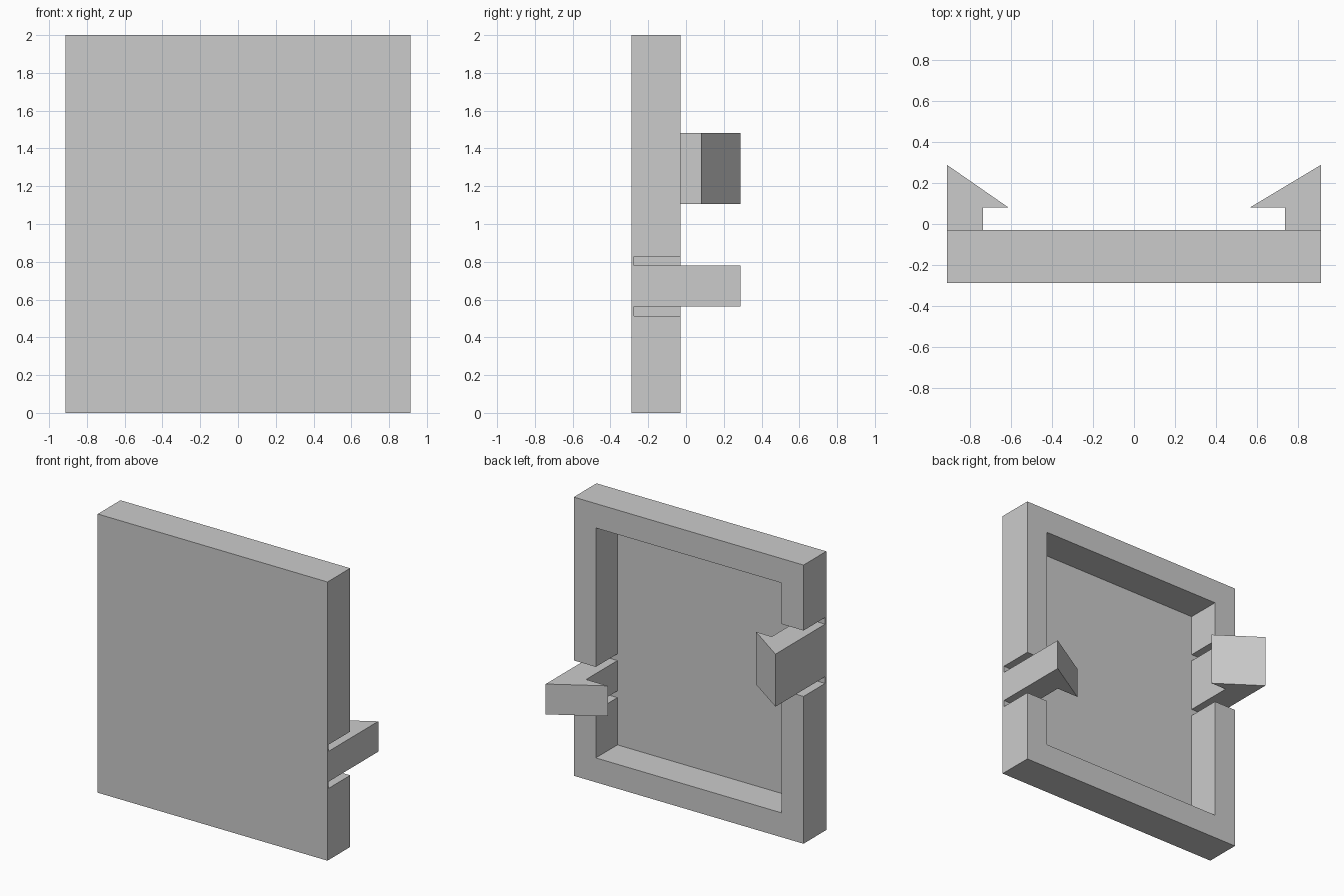
import bpy, bmesh

if "Cube" in bpy.data.objects:
    bpy.data.objects.remove(bpy.data.objects["Cube"])

grey = bpy.data.materials.new("light grey plastic")
grey.diffuse_color = (0.6, 0.6, 0.6, 1)
grey.use_nodes = True
grey.node_tree.nodes["Principled BSDF"].inputs["Base Color"].default_value = grey.diffuse_color

W, H = 0.912, 2.0                              # half width, height
FRONT, FLOOR, RIM = -0.288, -0.275, -0.03      # y of outer face, recess floor, rim
WALL = 0.175
GAP = 0.048                                    # slot beside each clip


def prism(name, outline, z0, z1, open_foot=False):
    """Extrude an (x, y) outline from z0 to z1."""
    bm = bmesh.new()
    base = bm.faces.new([bm.verts.new((x, y, z0)) for x, y in outline])
    top = bmesh.ops.extrude_face_region(bm, geom=[base])["geom"]
    for v in top:
        if isinstance(v, bmesh.types.BMVert):
            v.co.z = z1
    bmesh.ops.recalc_face_normals(bm, faces=bm.faces)
    if open_foot:                              # foot rests on the recess floor
        foot = [f for f in bm.faces if all(abs(v.co.y - FLOOR) < 1e-5 for v in f.verts)]
        bmesh.ops.delete(bm, geom=foot, context="FACES_ONLY")
    mesh = bpy.data.meshes.new(name)
    bm.to_mesh(mesh)
    bm.free()
    mesh.materials.append(grey)
    obj = bpy.data.objects.new(name, mesh)
    bpy.context.collection.objects.link(obj)
    return obj


def box(name, x0, x1, y0, y1, z0, z1):
    return prism(name, [(x0, y0), (x1, y0), (x1, y1), (x0, y1)], z0, z1)


# Clips: side, bottom, top, hook tip distance from centre
clips = [("left_clip", -1, 1.105, 1.482, 0.612),
         ("right_clip", 1, 0.562, 0.78, 0.565)]

# Tray body, hollowed from the back, with a notch in each side wall
tray = box("tray", -W, W, FRONT, RIM, 0, H)
cutters = [box("recess_cutter", -W + WALL, W - WALL, FLOOR, 0.2, WALL, H - WALL)]
for name, s, z0, z1, tip in clips:
    x0, x1 = sorted((s * (W - WALL - 0.1), s * (W + 0.1)))
    cutters.append(box(name + "_notch_cutter", x0, x1, FLOOR, 0.2, z0 - GAP, z1 + GAP))
for cutter in cutters:
    cutter.hide_render = True
    mod = tray.modifiers.new("cut", "BOOLEAN")
    mod.operation = "DIFFERENCE"
    mod.solver = "EXACT"
    mod.object = cutter
bpy.context.view_layer.objects.active = tray
for mod in list(tray.modifiers):
    bpy.ops.object.modifier_apply(modifier=mod.name)
for cutter in cutters:
    bpy.data.objects.remove(cutter)

# Snap clips: straight stem with a barbed hook pointing inward
for name, s, z0, z1, tip in clips:
    stem = W - WALL
    profile = [(W, FLOOR), (W, 0.288), (tip, 0.08), (stem, 0.08), (stem, FLOOR)]
    prism(name, [(s * x, y) for x, y in profile], z0, z1, open_foot=True)
